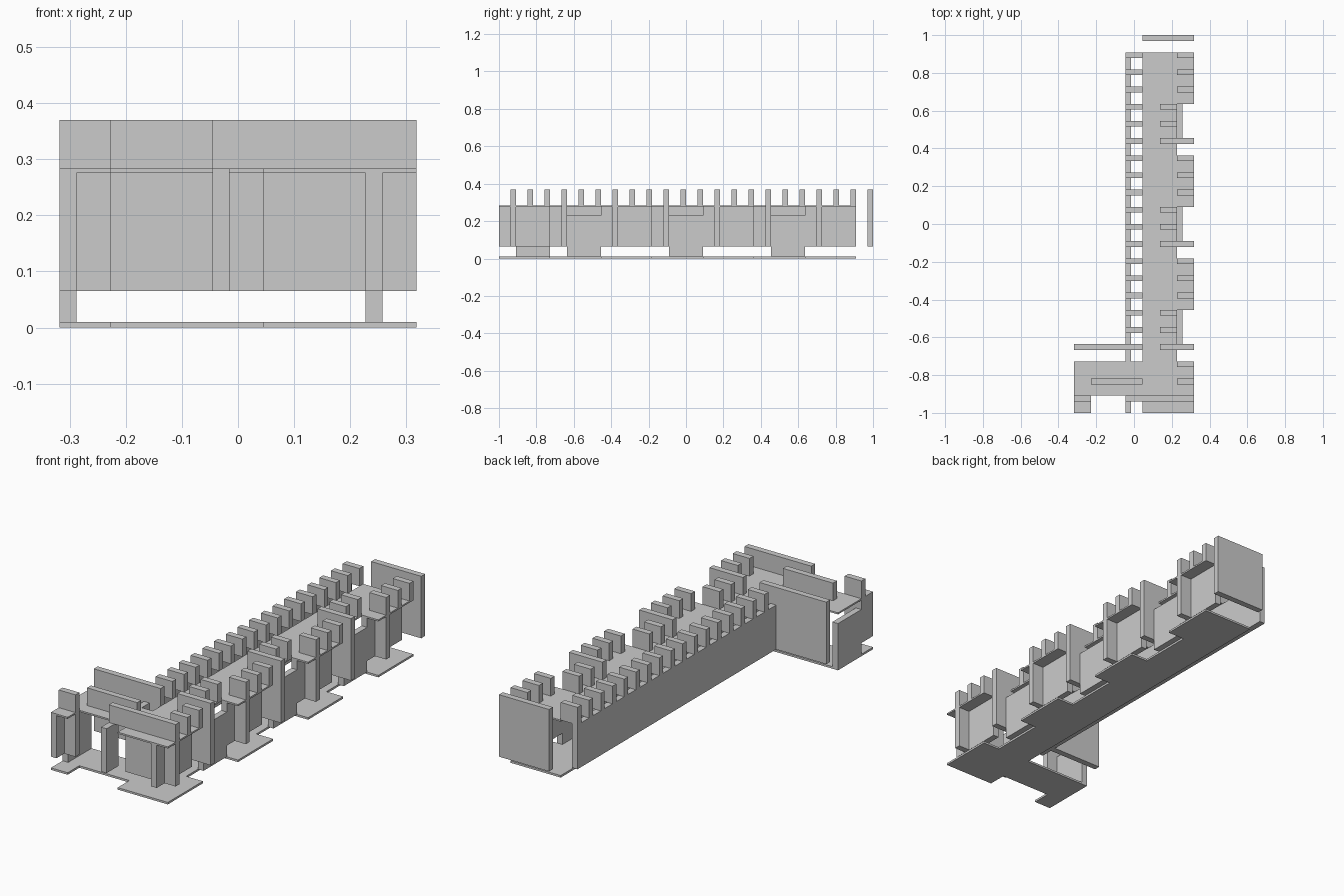
import bpy, bmesh

if "Cube" in bpy.data.objects:
    bpy.data.objects.remove(bpy.data.objects["Cube"])

U = 1 / 33            # plan module
S = 3 * U             # spacing of the fins
Z_BASE, Z_LOW, Z_SILL = 0.01, 0.065, 0.23
Z_SOFFIT, Z_ROOF, Z_TOP = 0.275, 0.283, 0.37

# plan lines across x
XL, XL2, XB = -10.5 * U, -9.5 * U, -7.5 * U
XC, XC2, XM = -1.5 * U, -0.5 * U, 1.5 * U
XI, XW, XW2, XR = 4.5 * U, 7.5 * U, 8.5 * U, 10.5 * U


def fin_y(i):
    """Back edge of fin number i, counted from the back end."""
    return 1 - i * S


def finish(name, bm):
    bmesh.ops.recalc_face_normals(bm, faces=bm.faces)
    me = bpy.data.meshes.new(name)
    bm.to_mesh(me)
    bm.free()
    ob = bpy.data.objects.new(name, me)
    bpy.context.collection.objects.link(ob)
    return ob


def box(name, x0, x1, y0, y1, z0, z1):
    bm = bmesh.new()
    bmesh.ops.create_cube(bm, size=1)
    for v in bm.verts:
        v.co = ((x0 + x1) / 2 + v.co.x * (x1 - x0),
                (y0 + y1) / 2 + v.co.y * (y1 - y0),
                (z0 + z1) / 2 + v.co.z * (z1 - z0))
    return finish(name, bm)


def fin(name, i, x0, x1, z0=Z_ROOF):
    return box(name, x0, x1, fin_y(i) - U, fin_y(i), z0, Z_TOP)


def slab(name, outline, z0, z1):
    bm = bmesh.new()
    face = bm.faces.new([bm.verts.new((x, y, z0)) for x, y in outline])
    ext = bmesh.ops.extrude_face_region(bm, geom=[face])
    for v in ext["geom"]:
        if isinstance(v, bmesh.types.BMVert):
            v.co.z = z1
    return finish(name, bm)


# floor and roof share one L-shaped outline with bays along the right side
bays = [(fin_y(19 - 6 * k + 3), fin_y(19 - 6 * k)) for k in range(4)]
outline = [(XM, -1), (XR, -1), (XR, bays[0][1]), (XW, bays[0][1])]
for a, b in bays[1:]:
    outline += [(XW, a), (XR, a), (XR, b), (XW, b)]
outline = outline[:-1]
y_front, y_back = fin_y(21), fin_y(19)
outline += [(XM, fin_y(1)), (XM, y_back), (XL, y_back), (XL, -1),
            (XB, -1), (XB, y_front), (XM, y_front)]
slab("floor_slab", outline, 0, Z_BASE)
slab("roof_slab", outline, Z_SOFFIT, Z_ROOF)

# walls beneath the projecting bays
for a, b in bays:
    box("bay_wall", XW, XW2, a, b, Z_LOW, Z_ROOF)

# low walls in the recesses, open above the sill
for i in (6, 12, 18):
    box("recess_wall", XW, XW2, fin_y(i), fin_y(i - 2), Z_BASE, Z_SILL)
box("end_recess_wall", XL, XL2, y_front, y_back, Z_BASE, Z_SILL)

# long left wall and the two short front walls
box("long_side_wall", XC, XC2, y_back, fin_y(1), Z_LOW, Z_ROOF)
box("front_short_wall", XC, XC2, -1, y_front, Z_LOW, Z_ROOF)
box("front_corner_wall", XL, XL2, -1, y_front, Z_LOW, Z_ROOF)

# short fins on the left wall
for i in range(1, 18):
    fin("left_fin", i, XC, XM)

# fins on the right side, with a deep one beside each recess
for i in range(1, 21):
    k = i % 6
    if k == 0:
        fin("deep_right_fin", i, XI, XR, Z_LOW)
    elif k in (4, 5):
        fin("recess_fin", i, XI, XW)
    else:
        fin("bay_fin", i, XW, XR, Z_LOW if k == 3 else Z_ROOF)

# full-height end panels and the fins of the short wing
fin("back_panel", 0, XM, XR, Z_LOW)
fin("wing_back_panel", 18, XL, XM, Z_LOW)
fin("wing_fin", 20, XB, XM)
fin("front_panel", 21, XM, XR, Z_LOW)
fin("front_panel_extension", 21, XC, XM)
fin("front_corner_panel", 21, XL, XB, Z_LOW)
